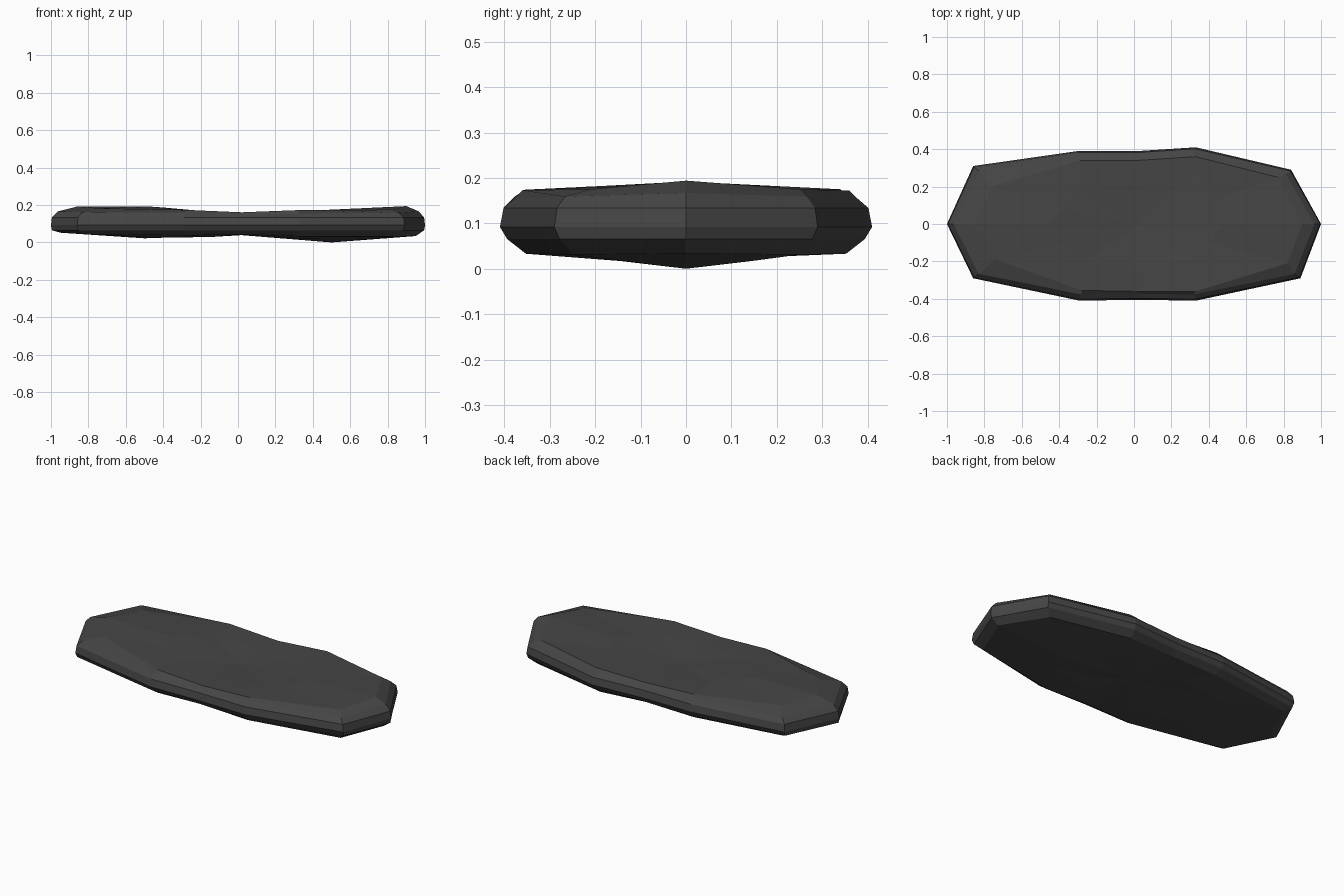
import bpy, bmesh

# Plan outline of the slab, clockwise from the left tip
outline = [(-1, 0), (-.86, .31), (-.3, .39), (.02, .39), (.33, .41), (.84, .29),
           (1, 0), (.89, -.29), (.33, -.41), (.02, -.405), (-.29, -.41), (-.86, -.29)]

# Raised rim of the top face
rim = [(-.86, 0, .195), (-.76, .2, .185), (-.29, .34, .178), (.02, .34, .162),
       (.33, .36, .175), (.77, .25, .178), (.9, 0, .197), (.82, -.21, .178),
       (.33, -.36, .176), (.02, -.36, .164), (-.28, -.355, .177), (-.74, -.19, .185)]

# Edge of the shallow dish in the middle of the top
dish = [(-.46, 0, .194), (-.38, .08, .188), (-.28, .18, .176), (.02, .21, .16),
        (.33, .30, .171), (.42, .12, .174), (.47, 0, .176), (.41, -.1, .174),
        (.33, -.2, .171), (.02, -.22, .161), (-.28, -.21, .175), (-.38, -.1, .186)]

# Heights of the lower rim, and of the underside bulge
low_z = [.055, .047, .04, .046, .036, .034, .037, .034, .036, .046, .04, .047]
belly_z = [.025, .028, .032, .045, .03, .02, .003, .02, .03, .045, .032, .028]


def scaled(sx, sy, heights):
    return [(x * sx, y * sy, z) for (x, y), z in zip(outline, heights)]


rings = [
    scaled(.5, .5, belly_z),
    scaled(.95, .86, low_z),
    scaled(.995, .96, [.068] * 12),
    scaled(1, 1, [.095] * 12),
    scaled(.995, .98, [.137] * 12),
    scaled(.965, .92, [.168, .165, .163, .15, .158, .162, .17, .162, .158, .15, .162, .165]),
    rim,
    dish,
]

# Skin the stacked rings and close both faces with a centre point
bm = bmesh.new()
loops = [[bm.verts.new(p) for p in ring] for ring in rings]
for a, b in zip(loops, loops[1:]):
    for i in range(12):
        j = (i + 1) % 12
        bm.faces.new((a[i], a[j], b[j], b[i]))
for loop, z in ((loops[0], .042), (loops[-1], .152)):
    mid = bm.verts.new((.02, 0, z))
    for i in range(12):
        bm.faces.new((loop[i], loop[(i + 1) % 12], mid))
bmesh.ops.translate(bm, verts=bm.verts, vec=(0, 0, -min(v.co.z for v in bm.verts)))
bmesh.ops.recalc_face_normals(bm, faces=bm.faces)

mesh = bpy.data.meshes.new("stone_slab")
bm.to_mesh(mesh)
bm.free()
slab = bpy.data.objects.new("stone_slab", mesh)
bpy.context.collection.objects.link(slab)

# Dark stone colour
stone = bpy.data.materials.new("dark_stone")
stone.diffuse_color = (.06, .06, .06, 1)
mesh.materials.append(stone)
